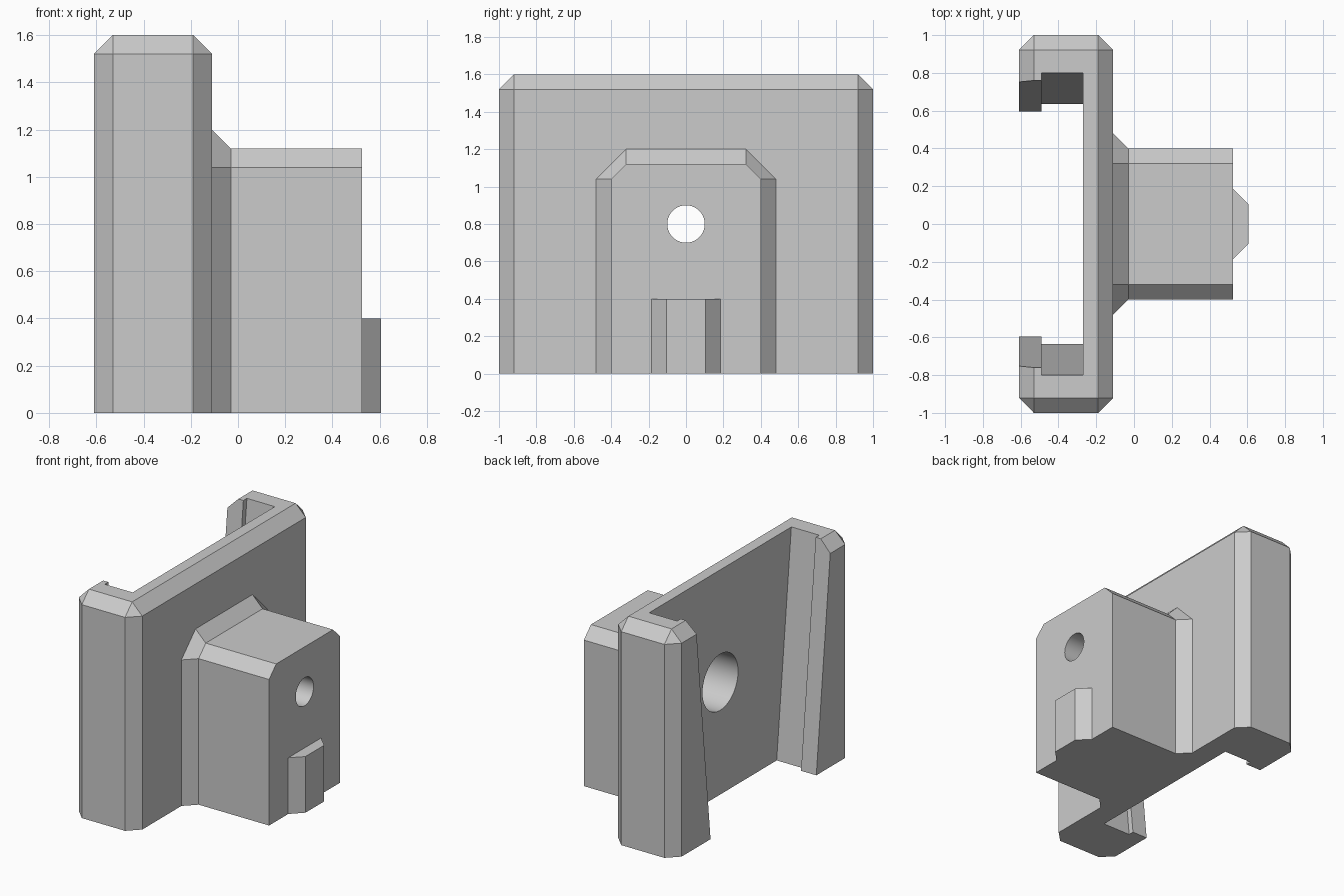
import bpy
import bmesh
import math

cube = bpy.data.objects.get("Cube")
if cube:
    bpy.data.objects.remove(cube, do_unlink=True)

# Single plain grey material
grey = bpy.data.materials.new("plain grey")
grey.use_nodes = True
colour = (0.6, 0.6, 0.6, 1)
grey.diffuse_color = colour
grey.node_tree.nodes["Principled BSDF"].inputs["Base Color"].default_value = colour


def finish(name, bm):
    bmesh.ops.recalc_face_normals(bm, faces=bm.faces)
    mesh = bpy.data.meshes.new(name)
    bm.to_mesh(mesh)
    bm.free()
    mesh.materials.append(grey)
    obj = bpy.data.objects.new(name, mesh)
    bpy.context.collection.objects.link(obj)
    return obj


def loft(name, rings):
    """Capped solid through matching rings of points."""
    bm = bmesh.new()
    loops = [[bm.verts.new(p) for p in ring] for ring in rings]
    n = len(loops[0])
    for a, b in zip(loops, loops[1:]):
        for i in range(n):
            j = (i + 1) % n
            bm.faces.new((a[i], a[j], b[j], b[i]))
    bm.faces.new(loops[0])
    bm.faces.new(loops[-1])
    return finish(name, bm)


def box_ring(x0, x1, half, z):
    return [(x0, -half, z), (x1, -half, z), (x1, half, z), (x0, half, z)]


def bore(name, radius, x0, x1):
    ring = [(radius * math.cos(t * math.tau / 64), 0.8 + radius * math.sin(t * math.tau / 64))
            for t in range(64)]
    return loft(name, [[(x, y, z) for y, z in ring] for x in (x0, x1)])


def combine(target, other, operation):
    mod = target.modifiers.new(operation, "BOOLEAN")
    mod.operation = operation
    mod.solver = "EXACT"
    mod.object = other
    bpy.context.view_layer.objects.active = target
    bpy.ops.object.modifier_apply(modifier=mod.name)
    bpy.data.objects.remove(other, do_unlink=True)


# Back plate, chamfered on every edge except those at the base
bm = bmesh.new()
bmesh.ops.create_cube(bm, size=1)
for v in bm.verts:
    v.co = (v.co.x * 0.5 - 0.36, v.co.y * 2, (v.co.z + 0.5) * 1.6)
edges = [e for e in bm.edges if max(v.co.z for v in e.verts) > 1]
bmesh.ops.bevel(bm, geom=edges, offset=0.08, segments=1, affect="EDGES")
bracket = finish("bracket", bm)

# Tapered slide channel: wide pocket behind a narrower lip opening
for name, x0, x1, low, high in (("pocket", -0.49, -0.27, 0.635, 0.80),
                                ("lip_opening", -0.75, -0.45, 0.595, 0.76)):
    rise = (high - low) / 16
    combine(bracket, loft(name, [box_ring(x0, x1, low - rise, -0.1),
                                 box_ring(x0, x1, high + rise, 1.7)]), "DIFFERENCE")

# Protruding block with a flared foot
def arch(x, side, top):
    return [(x, -side, 0), (x, -side, 1.04), (x, -0.32, top),
            (x, 0.32, top), (x, side, 1.04), (x, side, 0)]


combine(bracket, loft("block", [arch(-0.2, 0.48, 1.2), arch(-0.11, 0.48, 1.2),
                                arch(-0.03, 0.4, 1.12), arch(0.525, 0.4, 1.12)]), "UNION")

# Locating key low on the end of the block
plan = [(0.4, -0.185), (0.525, -0.185), (0.605, -0.105),
        (0.605, 0.105), (0.525, 0.185), (0.4, 0.185)]
combine(bracket, loft("key", [[(x, y, z) for x, y in plan] for z in (0, 0.4)]), "UNION")

# Screw hole with a counterbore from the channel side
combine(bracket, bore("screw_hole", 0.1, -0.9, 0.9), "DIFFERENCE")
combine(bracket, bore("counterbore", 0.2, -0.4, 0.285), "DIFFERENCE")

# Smooth bores, sharp edges
bpy.ops.object.select_all(action="DESELECT")
bracket.select_set(True)
bpy.context.view_layer.objects.active = bracket
bpy.ops.object.shade_smooth_by_angle(angle=math.radians(25))
